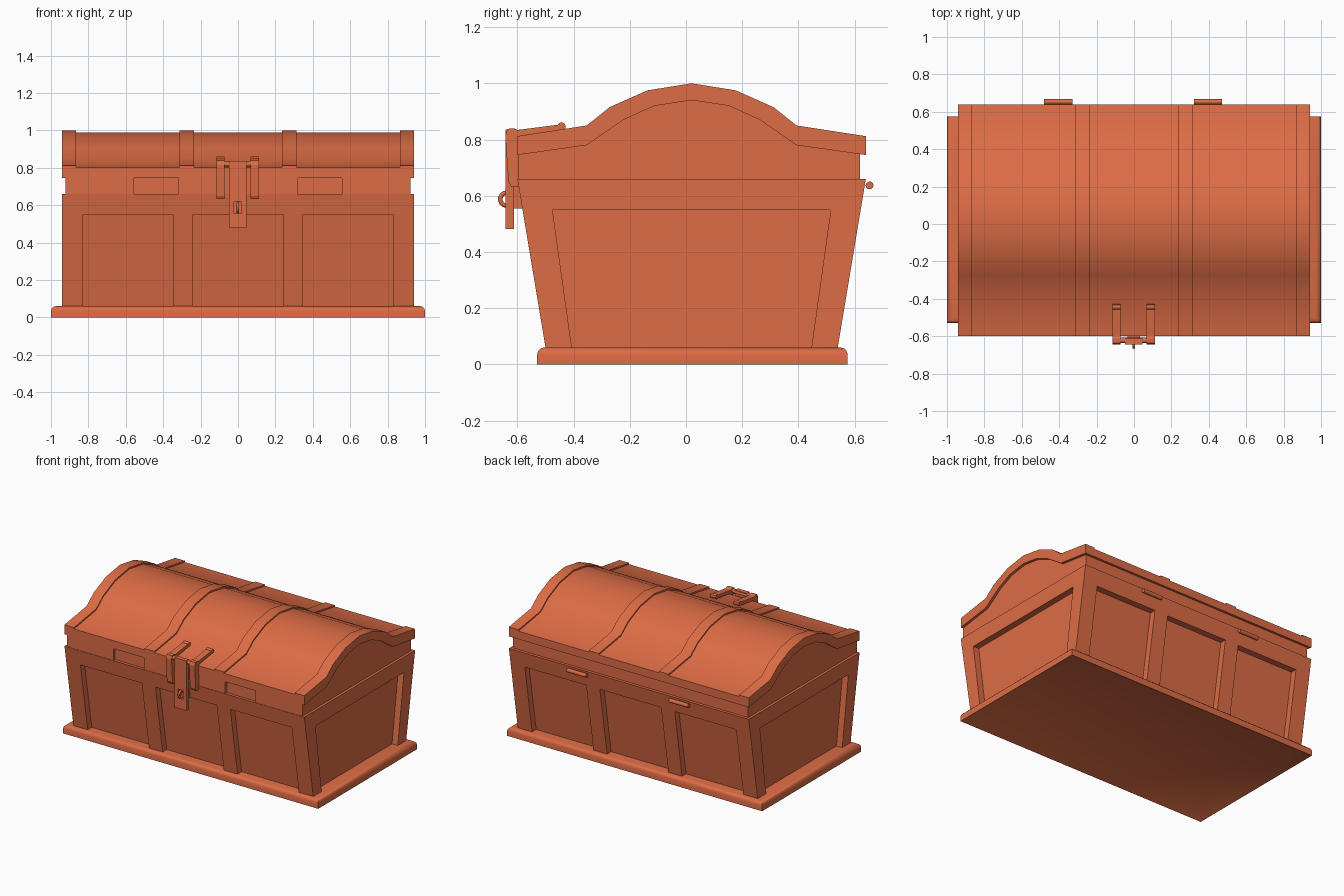
import bpy, bmesh, math
from mathutils import Vector

if "Cube" in bpy.data.objects:
    bpy.data.objects.remove(bpy.data.objects["Cube"])

CY = 0.02  # the chest body sits slightly behind the centre; the clasp sticks out in front


def finish(name, bm, angle=None):
    bmesh.ops.recalc_face_normals(bm, faces=bm.faces)
    me = bpy.data.meshes.new(name)
    bm.to_mesh(me)
    bm.free()
    ob = bpy.data.objects.new(name, me)
    bpy.context.collection.objects.link(ob)
    if angle:
        bpy.ops.object.select_all(action='DESELECT')
        ob.select_set(True)
        bpy.context.view_layer.objects.active = ob
        bpy.ops.object.shade_smooth_by_angle(angle=math.radians(angle))
    return ob


def add_block(bm, x0, x1, z0, z1, bottom, top):
    """Block whose y range may differ between bottom and top."""
    v = [bm.verts.new((x, y, z)) for z, (ya, yb) in ((z0, bottom), (z1, top))
         for x, y in ((x0, ya), (x1, ya), (x1, yb), (x0, yb))]
    for f in ((3, 2, 1, 0), (4, 5, 6, 7), (0, 1, 5, 4), (1, 2, 6, 5), (2, 3, 7, 6), (3, 0, 4, 7)):
        bm.faces.new([v[i] for i in f])


def blocks(name, items):
    bm = bmesh.new()
    for it in items:
        add_block(bm, *it)
    return finish(name, bm)


def prism(name, profile, spans, angle=None):
    """Extrude a (y, z) profile along x over each span."""
    bm = bmesh.new()
    for x0, x1 in spans:
        a = [bm.verts.new((x0, y, z)) for y, z in profile]
        b = [bm.verts.new((x1, y, z)) for y, z in profile]
        bm.faces.new(a)
        bm.faces.new(b[::-1])
        for i in range(len(a)):
            j = (i + 1) % len(a)
            bm.faces.new((a[i], a[j], b[j], b[i]))
    return finish(name, bm, angle)


def rod(name, y, z, r, spans):
    circle = [(y + r * math.cos(t * math.tau / 12), z + r * math.sin(t * math.tau / 12)) for t in range(12)]
    return prism(name, circle, spans, 35)


def half(z):  # half depth of the flaring body at height z
    return 0.52 + 0.1 * (z - 0.06) / 0.6


# Base plate: rounded top edge, recessed underside
bm = bmesh.new()
add_block(bm, -1, 1, 0, 0.06, (-0.53, 0.575), (-0.53, 0.575))
bm.normal_update()
under = min(bm.faces, key=lambda f: f.calc_center_median().z)
bmesh.ops.inset_region(bm, faces=[under], thickness=0.13)
bmesh.ops.translate(bm, verts=under.verts, vec=Vector((0, 0, 0.045)))
rim = [e for e in bm.edges if all(v.co.z > 0.055 for v in e.verts)]
bmesh.ops.bevel(bm, geom=rim, offset=0.025, segments=3, profile=0.5, affect='EDGES')
finish("base_plate", bm, 40)

# Body: recessed panels are the core, framed by posts, stiles and a top rail
D = 0.045
lo, mid, hi = half(0.05), half(0.55), half(0.66)
blocks("body_panels", [(-0.94 + D, 0.94 - D, 0.05, 0.6,
                        (CY - lo + D, CY + lo - D), (CY - half(0.6) + D, CY + half(0.6) - D))])
blocks("top_rail", [(-0.94, 0.94, 0.55, 0.66, (CY - mid, CY + mid), (CY - hi, CY + hi))])
posts, stiles = [], []
for s in (-1, 1):
    def yr(d, inner):
        return tuple(sorted((CY + s * d, CY + s * inner)))
    for x0, x1 in ((-0.94, -0.828), (0.828, 0.94)):
        posts.append((x0, x1, 0.05, 0.55, yr(lo, 0.425), yr(mid, 0.495)))
    for x0, x1 in ((-0.347, -0.24), (0.24, 0.347)):
        stiles.append((x0, x1, 0.05, 0.55, yr(lo, lo - 0.06), yr(mid, mid - 0.06)))
blocks("corner_posts", posts)
blocks("panel_stiles", stiles)

# Lid: arch profiles mirrored about the chest centre line
outer = [(0.62, 0.812), (0.373, 0.85), (0.292, 0.915), (0.157, 0.975)]
inner = [(0.62, 0.745), (0.373, 0.78), (0.243, 0.87), (0.132, 0.92)]


def arch(pts, peak, drop=0.0):
    left = [(CY - y, z - drop) for y, z in pts]
    right = [(CY + y, z - drop) for y, z in reversed(pts)]
    return left + [(CY, peak - drop)] + right


below = arch(inner, 0.94)[::-1]
prism("lid_shell", arch(outer, 1.0, 0.01) + below, [(-0.935, 0.935)], 35)
prism("lid_straps", arch(outer, 1.0) + below,
      [(-0.94, -0.865), (-0.312, -0.235), (0.235, 0.312), (0.865, 0.94)], 35)
core = [(0.60, 0.755)] + inner[1:]
prism("lid_core", [(CY - 0.60, 0.65)] + arch(core, 0.945) + [(CY + 0.60, 0.65)], [(-0.922, 0.922)])
blocks("front_band_plates", [(a, b, 0.66, 0.746, (-0.597, -0.57), (-0.597, -0.57))
                             for a, b in ((-0.922, -0.557), (-0.318, 0.318), (0.557, 0.922))])

# Clasp: two hooked arms over the lid edge, a pivot rod and the hanging hasp
arms = [(-0.115, -0.071), (0.067, 0.111)]
prism("clasp_arms", [(-0.43, 0.835), (-0.43, 0.856), (-0.60, 0.834), (-0.612, 0.84), (-0.635, 0.838),
                     (-0.643, 0.815), (-0.632, 0.65), (-0.622, 0.632), (-0.596, 0.632),
                     (-0.597, 0.81)], arms)
rod("clasp_arm_rolls", -0.443, 0.846, 0.015, arms)
rod("clasp_pivot", -0.622, 0.82, 0.014, [(-0.11, 0.11)])
hy = (-0.643, -0.612)
blocks("hasp_plate", [(x0, x1, z0, z1, hy, hy) for x0, x1, z0, z1 in (
    (-0.048, 0.045, 0.62, 0.835), (-0.048, 0.045, 0.482, 0.555),
    (-0.048, -0.022, 0.555, 0.62), (0.019, 0.045, 0.555, 0.62))])
blocks("staple_base", [(-0.035, 0.032, 0.555, 0.64, (-0.612, -0.57), (-0.612, -0.57))])
bpy.ops.mesh.primitive_torus_add(major_radius=0.023, minor_radius=0.008, major_segments=14,
                                 minor_segments=6, location=(-0.001, -0.638, 0.588),
                                 rotation=(0, math.pi / 2, 0))
bpy.context.object.name = "staple_ring"
bpy.ops.object.shade_smooth()

# Back hinges
rod("back_hinges", 0.653, 0.637, 0.014, [(-0.48, -0.33), (0.32, 0.47)])

# Terracotta colour on everything
mat = bpy.data.materials.new("terracotta")
mat.diffuse_color = (0.72, 0.15, 0.06, 1)
mat.use_nodes = True
mat.node_tree.nodes["Principled BSDF"].inputs["Base Color"].default_value = mat.diffuse_color
for ob in bpy.data.objects:
    ob.data.materials.append(mat)
